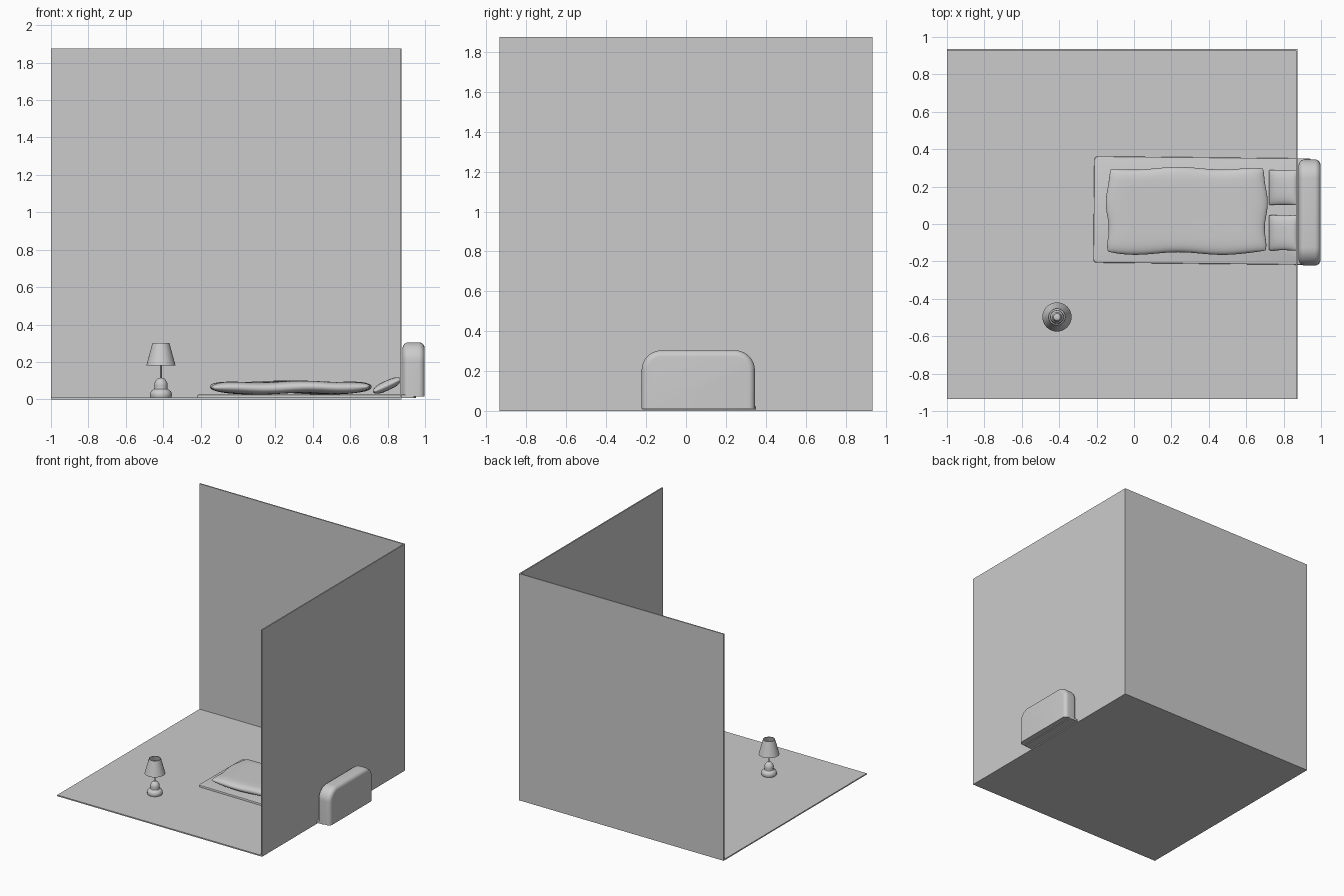
import bpy, bmesh, math
from mathutils import Matrix, Vector

if "Cube" in bpy.data.objects:
    bpy.data.objects.remove(bpy.data.objects["Cube"])


def finish(name, bm, angle=40, smooth=True):
    bmesh.ops.recalc_face_normals(bm, faces=bm.faces)
    me = bpy.data.meshes.new(name)
    bm.to_mesh(me)
    bm.free()
    ob = bpy.data.objects.new(name, me)
    bpy.context.collection.objects.link(ob)
    if smooth:
        bpy.ops.object.select_all(action='DESELECT')
        ob.select_set(True)
        bpy.context.view_layer.objects.active = ob
        bpy.ops.object.shade_smooth_by_angle(angle=math.radians(angle))
    return ob


def box_bm(lo, hi):
    lo, hi = Vector(lo), Vector(hi)
    bm = bmesh.new()
    bmesh.ops.create_cube(bm, size=1, matrix=Matrix.Translation((lo + hi) / 2)
                          @ Matrix.Diagonal((*(hi - lo), 1)))
    return bm


def lathe(name, profile, centre, segs=32):
    bm = bmesh.new()
    vs = [bm.verts.new((centre[0] + r, centre[1], z)) for r, z in profile]
    es = [bm.edges.new(p) for p in zip(vs, vs[1:])]
    bmesh.ops.spin(bm, geom=vs + es, cent=(*centre, 0), axis=(0, 0, 1),
                   angle=math.tau, steps=segs)
    bmesh.ops.remove_doubles(bm, verts=bm.verts, dist=0.0003)
    return finish(name, bm)


def cushion(name, centre, half, nx, ny, power, warp=None, tilt=0.0, pinch=0.0):
    """Two puffy sheets joined along a rounded outline."""
    bm = bmesh.new()
    rot = Matrix.Rotation(-tilt, 4, 'Y')
    for side in (1, -1):
        rows = []
        for i in range(nx + 1):
            u = math.sin(math.pi * (i / nx - 0.5))
            row = []
            for j in range(ny + 1):
                v = math.sin(math.pi * (j / ny - 0.5))
                h = (max(0, 1 - abs(u) ** power) * max(0, 1 - abs(v) ** power)) ** 0.5
                x = half[0] * u * (1 - 0.03 * v ** 8 - pinch * (1 - v * v))
                y = half[1] * v * (1 - 0.04 * u ** 8 - pinch * (1 - u * u))
                p = Vector((x, y, side * half[2] * h))
                if warp:
                    p += Vector(warp(u, v))
                row.append(bm.verts.new(rot @ p + Vector(centre)))
            rows.append(row)
        for a, b in zip(rows, rows[1:]):
            for j in range(ny):
                bm.faces.new((a[j], a[j + 1], b[j + 1], b[j]))
    bmesh.ops.remove_doubles(bm, verts=bm.verts, dist=0.00005)
    return finish(name, bm, 80)


# room shell
finish("floor", box_bm((-1, -.935, 0), (.875, .935, .01)), smooth=False)
finish("back_wall", box_bm((-1, .925, 0), (.875, .935, 1.875)), smooth=False)
finish("right_wall", box_bm((.865, -.935, 0), (.875, .935, 1.875)), smooth=False)

# mattress slab, slightly askew
bm = box_bm((-.215, -.212, .008), (.95, .357, .026))
bmesh.ops.rotate(bm, verts=bm.verts, cent=(.3, .07, 0),
                 matrix=Matrix.Rotation(math.radians(-.6), 3, 'Z'))
bmesh.ops.bevel(bm, geom=[e for e in bm.edges
                          if abs(e.verts[0].co.z - e.verts[1].co.z) > .01],
                offset=.02, segments=4, profile=.5, affect='EDGES')
bmesh.ops.bevel(bm, geom=[e for e in bm.edges
                          if all(v.co.z > .02 for v in e.verts)],
                offset=.006, segments=2, profile=.5, affect='EDGES')
finish("mattress", bm)

# headboard with rounded top corners
bm = box_bm((.88, -.222, .014), (.998, .345, .305))
bmesh.ops.bevel(bm, geom=[e for e in bm.edges if all(v.co.z > .3 for v in e.verts)
                          and abs(e.verts[0].co.x - e.verts[1].co.x) > .05],
                offset=.1, segments=10, profile=.5, affect='EDGES')
rim = [e for e in bm.edges if abs(e.verts[0].co.x - e.verts[1].co.x) < .01
       and any(v.co.z > .02 for v in e.verts)]
bmesh.ops.bevel(bm, geom=rim, offset=.032, segments=6, profile=.5, affect='EDGES')
finish("headboard", bm)


# duvet with soft waves
def duvet_wave(u, v):
    return (.008 * math.sin(5 * v + .6) * abs(u) ** 3 * (1 if u > 0 else -1),
            .007 * math.cos(5.5 * u + .6) * abs(v) ** 3,
            .004 * math.cos(6.2 * u + 1.2 * v) - .004 * u * v)


cushion("duvet", (.282, .07, .063), (.425, .228, .033), 56, 36, 8, duvet_wave)

# pillows leaning on the headboard
for name, y in (("pillow_back", .195), ("pillow_front", -.047)):
    cushion(name, (.797, y, .074), (.084, .096, .026), 24, 24, 3,
            tilt=math.radians(25), pinch=.03)

# lamp
at = (-.412, -.497)
lathe("lamp_base", [(0, .01), (.055, .01), (.058, .018), (.058, .03), (.054, .042),
                    (.045, .05), (.036, .056), (.034, .064), (.036, .075),
                    (.034, .088), (.028, .1), (.019, .11), (.008, .115), (0, .116)], at)
lathe("lamp_pole", [(0, .11), (.005, .11), (.005, .24), (0, .24)], at, 12)
lathe("lamp_bulb", [(0, .2), (.012, .2), (.016, .22), (.026, .245), (.026, .26),
                    (.018, .275), (0, .281)], at, 20)
lathe("lamp_shade", [(.078, .181), (.045, .302), (.042, .302), (.075, .181),
                     (.078, .181)], at)
